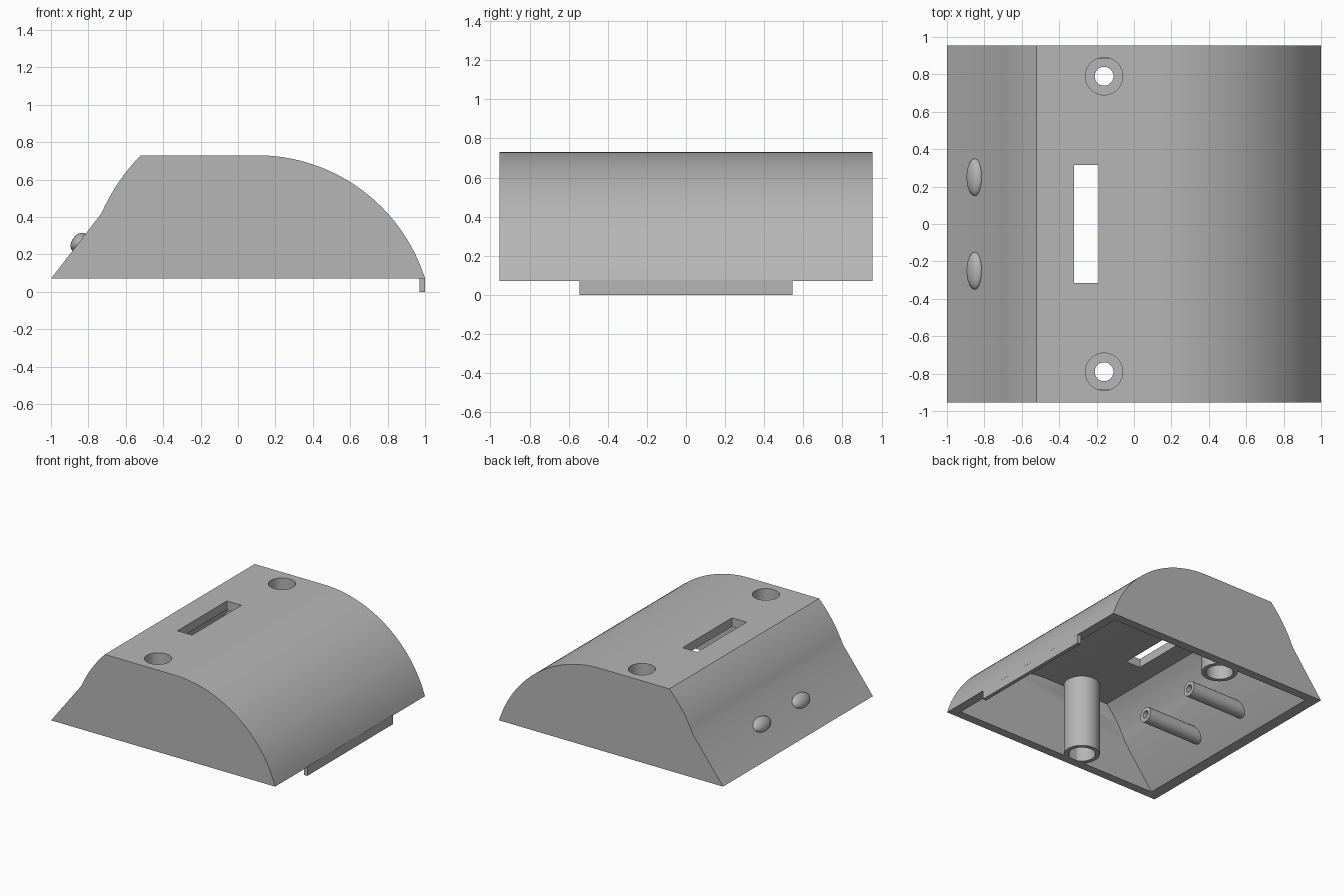
import bpy, bmesh, math
from mathutils import Matrix, Vector

cube = bpy.data.objects.get("Cube")
if cube:
    bpy.data.objects.remove(cube, do_unlink=True)

BASE, TOP, HALF, WALL = 0.07, 0.73, 0.955, 0.07
POST_X, POST_Y = -0.16, 0.79

grey = bpy.data.materials.new("plain grey")
grey.use_nodes = True
grey.diffuse_color = (0.47, 0.47, 0.47, 1)
grey.node_tree.nodes["Principled BSDF"].inputs["Base Color"].default_value = grey.diffuse_color


def finish(name, bm):
    bmesh.ops.recalc_face_normals(bm, faces=bm.faces)
    mesh = bpy.data.meshes.new(name)
    bm.to_mesh(mesh)
    bm.free()
    mesh.materials.append(grey)
    obj = bpy.data.objects.new(name, mesh)
    bpy.context.collection.objects.link(obj)
    return obj


def smooth(obj):
    bpy.ops.object.select_all(action='DESELECT')
    obj.select_set(True)
    bpy.context.view_layer.objects.active = obj
    bpy.ops.object.shade_smooth_by_angle(angle=math.radians(20))


def prism(name, profile, half):
    """Extrude an x-z outline along y."""
    bm = bmesh.new()
    face = bm.faces.new([bm.verts.new((x, -half, z)) for x, z in profile])
    new = bmesh.ops.extrude_face_region(bm, geom=[face])["geom"]
    bmesh.ops.translate(bm, vec=(0, 2 * half, 0),
                        verts=[v for v in new if isinstance(v, bmesh.types.BMVert)])
    return finish(name, bm)


def box(name, x0, x1, half, z0, z1):
    return prism(name, [(x0, z0), (x1, z0), (x1, z1), (x0, z1)], half)


def lathe(name, ring, matrix, steps=48):
    """Spin a closed radius-height outline about local z."""
    bm = bmesh.new()
    verts = [bm.verts.new((r, 0, h)) for r, h in ring]
    edges = [bm.edges.new((verts[i - 1], verts[i])) for i in range(len(verts))]
    bmesh.ops.spin(bm, geom=verts + edges, cent=(0, 0, 0), axis=(0, 0, 1),
                   angle=math.tau, steps=steps)
    bmesh.ops.remove_doubles(bm, verts=bm.verts, dist=1e-5)
    bm.transform(matrix)
    obj = finish(name, bm)
    smooth(obj)
    return obj


def cut(obj, cutter):
    mod = obj.modifiers.new("cut", 'BOOLEAN')
    mod.operation, mod.solver, mod.object = 'DIFFERENCE', 'EXACT', cutter
    bpy.context.view_layer.objects.active = obj
    bpy.ops.object.modifier_apply(modifier=mod.name)
    bpy.data.objects.remove(cutter, do_unlink=True)


def roof_arc(radius, floor, steps=32):
    """Rounded side, from the flat roof down to the floor height."""
    cx, cz = 0.1, TOP - 0.944
    end = math.acos((floor - cz) / radius)
    return [(cx + radius * math.sin(end * i / steps), cz + radius * math.cos(end * i / steps))
            for i in range(steps + 1)]


def bulge(a, b, depth, steps=8):
    """Shallow curve between two points, bowed outwards."""
    a, b = Vector(a), Vector(b)
    d = (b - a).normalized()
    out = Vector((-d.y, d.x)) * depth
    return [tuple(a.lerp(b, i / steps) + out * 4 * (i / steps) * (1 - i / steps))
            for i in range(steps + 1)]


# Hollow housing, open underneath
outer = [(-1, BASE)] + bulge((-0.73, 0.42), (-0.52, TOP), 0.017) + roof_arc(0.944, BASE)
inner = ([(-0.911, BASE), (-0.67, 0.385)][:1] + bulge((-0.66, 0.395), (-0.48, TOP - WALL), 0.015)
         + roof_arc(0.944 - WALL, BASE) + [(0.927, 0.0), (-0.911, 0.0)])
housing = prism("housing", outer, HALF)
cut(housing, prism("cavity_cutter", inner, HALF - WALL))

# Roof slot and screw openings
cut(housing, box("slot_cutter", -0.32, -0.19, 0.315, 0.55, 0.85))
for side in (-1, 1):
    bm = bmesh.new()
    bmesh.ops.create_cone(bm, cap_ends=True, segments=48, radius1=0.1, radius2=0.1, depth=0.3,
                          matrix=Matrix.Translation((POST_X, side * POST_Y, TOP)))
    cut(housing, finish("screw_cutter", bm))
smooth(housing)

# Locating tab under the rounded edge
box("locating_tab", 0.97, 1.0, 0.545, 0.0, BASE + 0.005)

# Wall direction of the sloping side
slope = math.atan2(0.35, 0.27)
post = [(0.1, BASE), (0.133, BASE), (0.133, 0.665), (0.1, 0.665),
        (0.1, 0.38), (0.05, 0.38), (0.05, 0.3), (0.1, 0.3)]
tube = [(0.03, 0), (0.06, 0), (0.06, 0.515), (0.03, 0.515)]

for side, label in ((-1, "front"), (1, "back")):
    # Stepped screw posts
    lathe(label + "_screw_post", post, Matrix.Translation((POST_X, side * POST_Y, 0)))
    # Hollow pegs inside the sloping wall
    lathe(label + "_inner_tube", tube, Matrix.Translation((-0.835, side * 0.25, 0.23))
          @ Matrix.Rotation(math.pi / 2, 4, 'Y'), 32)
    # Small domes outside the sloping wall
    bm = bmesh.new()
    bmesh.ops.create_uvsphere(bm, u_segments=32, v_segments=16, radius=1)
    bm.transform(Matrix.Translation((-0.85, side * 0.25, 0.265))
                 @ Matrix.Rotation(-slope, 4, 'Y') @ Matrix.Diagonal((0.057, 0.1, 0.037, 1)))
    smooth(finish(label + "_dome", bm))
